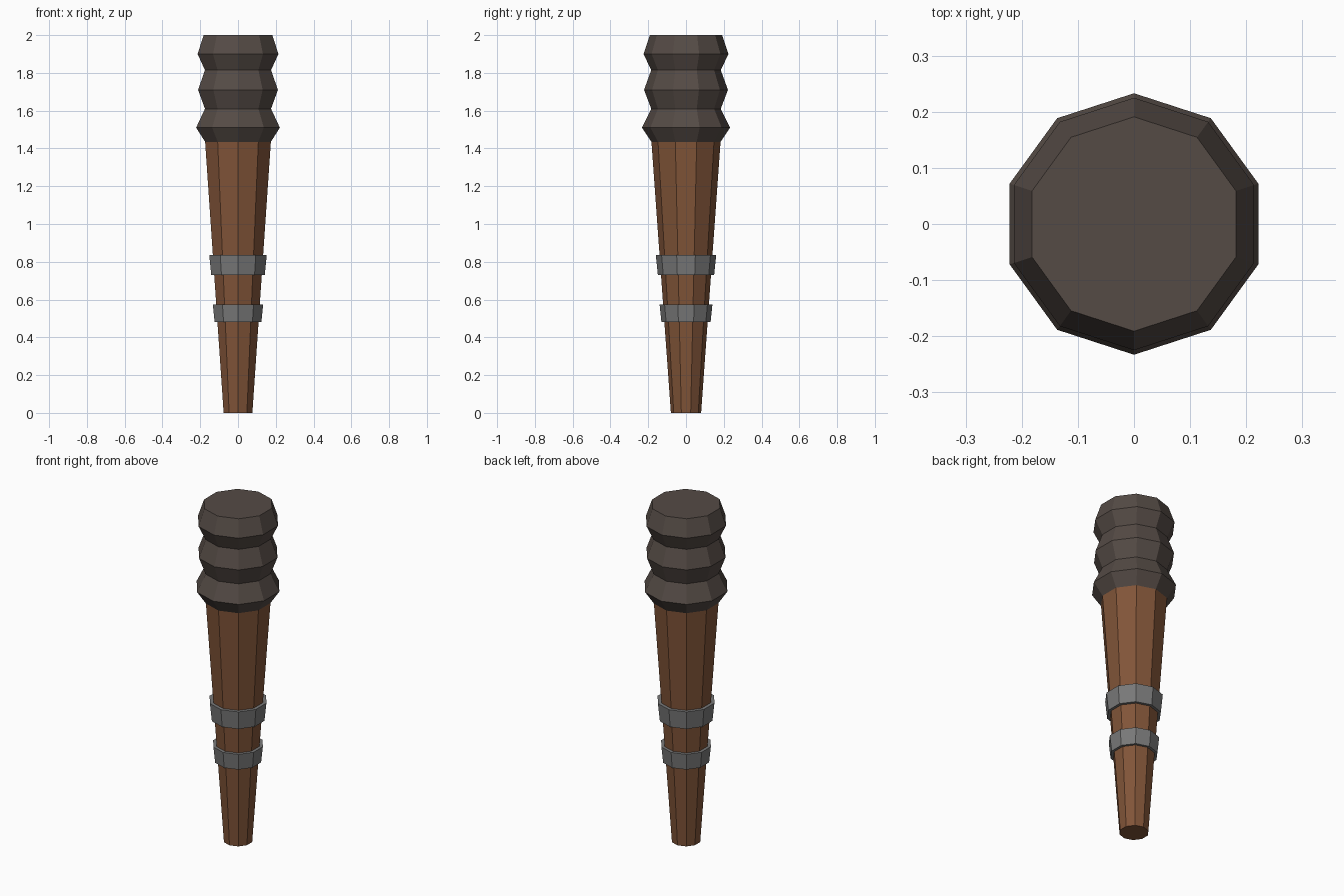
import bpy, bmesh
from math import pi, sin, cos

if "Cube" in bpy.data.objects:
    bpy.data.objects.remove(bpy.data.objects["Cube"])

SIDES = 10


def material(name, rgb):
    m = bpy.data.materials.new(name)
    m.diffuse_color = (*rgb, 1)
    m.use_nodes = True
    m.node_tree.nodes["Principled BSDF"].inputs["Base Color"].default_value = m.diffuse_color
    return m


def lathe(name, profile, mat, closed=False, cap_bottom=False, cap_top=False):
    """Revolve (radius, z) points into a ten-sided part with a corner on the y axis."""
    bm = bmesh.new()
    rings = []
    for r, z in profile:
        angles = [pi / 2 + 2 * pi * i / SIDES for i in range(SIDES)]
        rings.append([bm.verts.new((r * cos(a), r * sin(a), z)) for a in angles])
    pairs = list(zip(rings, rings[1:]))
    if closed:
        pairs.append((rings[-1], rings[0]))
    for low, high in pairs:
        for i in range(SIDES):
            j = (i + 1) % SIDES
            bm.faces.new((low[i], low[j], high[j], high[i]))
    if cap_bottom:
        bm.faces.new(rings[0][::-1])
    if cap_top:
        bm.faces.new(rings[-1])
    bmesh.ops.recalc_face_normals(bm, faces=bm.faces)
    mesh = bpy.data.meshes.new(name)
    bm.to_mesh(mesh)
    bm.free()
    mesh.materials.append(mat)
    obj = bpy.data.objects.new(name, mesh)
    bpy.context.collection.objects.link(obj)
    return obj


wood = material("wood", (0.22, 0.09, 0.04))
charred = material("charred_wrap", (0.09, 0.07, 0.06))
metal = material("metal", (0.19, 0.19, 0.19))

# Tapered wooden shaft
BASE_R, NECK_R, NECK_Z = 0.08, 0.183, 1.435
lathe("shaft", [(BASE_R, 0), (NECK_R, NECK_Z)], wood, cap_bottom=True)

# Ridged head wrapping with a flat top
lathe("head_wrap", [(NECK_R, NECK_Z), (0.233, 1.51), (0.184, 1.61), (0.222, 1.71),
                    (0.184, 1.815), (0.225, 1.90), (0.191, 2.0)], charred, cap_top=True)


# Metal bands around the shaft
def shaft_radius(z):
    return BASE_R + (NECK_R - BASE_R) * z / NECK_Z


for name, z0, r0, z1, r1 in (("lower_band", 0.48, 0.13, 0.575, 0.14),
                             ("upper_band", 0.73, 0.149, 0.837, 0.16)):
    lathe(name, [(r0, z0), (r1, z1), (shaft_radius(z1), z1), (shaft_radius(z0), z0)],
          metal, closed=True)
